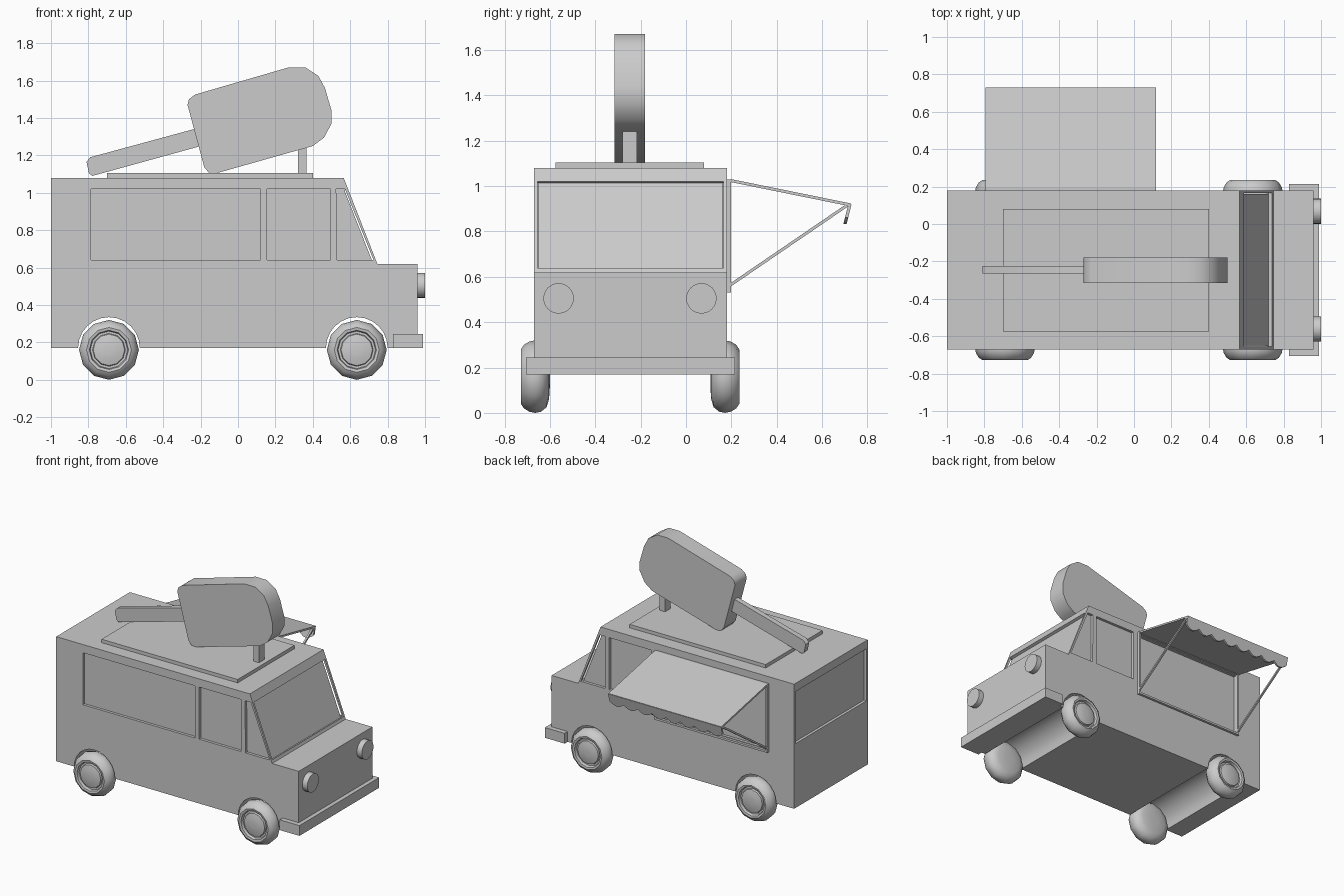
import bpy, bmesh, math
from mathutils import Vector

if "Cube" in bpy.data.objects:
    bpy.data.objects.remove(bpy.data.objects["Cube"])

grey = bpy.data.materials.new("plain grey")
grey.use_nodes = True
grey.diffuse_color = (0.6, 0.6, 0.6, 1)
grey.node_tree.nodes["Principled BSDF"].inputs["Base Color"].default_value = (0.6, 0.6, 0.6, 1)


def finish(name, bm):
    bmesh.ops.recalc_face_normals(bm, faces=bm.faces)
    mesh = bpy.data.meshes.new(name)
    bm.to_mesh(mesh)
    bm.free()
    mesh.materials.append(grey)
    ob = bpy.data.objects.new(name, mesh)
    bpy.context.collection.objects.link(ob)
    return ob


def prism(name, pts, axis, a, b):
    """Extrude a 2D outline along x (points are y, z) or y (points are x, z)."""
    bm = bmesh.new()
    def place(p, t):
        return (t, p[0], p[1]) if axis == "x" else (p[0], t, p[1])
    lo = [bm.verts.new(place(p, a)) for p in pts]
    hi = [bm.verts.new(place(p, b)) for p in pts]
    bm.faces.new(lo)
    bm.faces.new(hi)
    for i in range(len(pts)):
        j = (i + 1) % len(pts)
        bm.faces.new((lo[i], lo[j], hi[j], hi[i]))
    return finish(name, bm)


def rect(u0, u1, v0, v1):
    return [(u0, v0), (u1, v0), (u1, v1), (u0, v1)]


def strip(p, q, width):
    """Thin quad running from p to q."""
    p, q = Vector(p), Vector(q)
    d = (q - p).normalized() * width / 2
    n = Vector((-d.y, d.x))
    return [p + n, q + n, q - n, p - n]


def lathe(name, profile, centre, sides, axis="y", flip=1):
    """Spin (radius, offset) points about an axis through centre."""
    bm = bmesh.new()
    rings = []
    for r, t in profile:
        ring = []
        for i in range(sides):
            a = math.tau * i / sides
            u, v = r * math.cos(a), r * math.sin(a)
            co = (u, t * flip, v) if axis == "y" else (t * flip, u, v)
            ring.append(bm.verts.new(Vector(co) + Vector(centre)))
        rings.append(ring)
    for r0, r1 in zip(rings, rings[1:]):
        for i in range(sides):
            j = (i + 1) % sides
            bm.faces.new((r0[i], r0[j], r1[j], r1[i]))
    bm.faces.new(rings[0])
    bm.faces.new(rings[-1])
    return finish(name, bm)


def cut(target, cutter):
    mod = target.modifiers.new("cut", "BOOLEAN")
    mod.operation, mod.solver, mod.object = "DIFFERENCE", "EXACT", cutter
    bpy.context.view_layer.objects.active = target
    bpy.ops.object.modifier_apply(modifier=mod.name)
    bpy.data.objects.remove(cutter)


RIGHT, LEFT = -0.67, 0.18
AXLES = (-0.69, 0.635)
DEPTH = 0.02

# Body: side outline with wheel arches, extruded across the van
outline = [(-1, 1.08), (-1, 0.17)]
for cx in AXLES:
    for i in range(13):
        a = math.pi * (1 - i / 12)
        outline.append((cx + 0.165 * math.cos(a), 0.17 + 0.165 * math.sin(a)))
outline += [(0.96, 0.17), (0.96, 0.62), (0.745, 0.62), (0.565, 1.08)]
body = prism("van_body", outline, "y", RIGHT, LEFT)

# Recessed side windows
cab_window = [(0.525, 1.02), (0.572, 1.02), (0.725, 0.64), (0.53, 0.64)]
for side, s in ((RIGHT, 1), (LEFT, -1)):
    panes = [rect(0.155, 0.495, 0.64, 1.02), cab_window]
    panes.append(rect(-0.785, 0.12, 0.64, 1.02) if s > 0 else rect(-0.78, 0.1, 0.55, 1.01))
    for pane in panes:
        cut(body, prism("window_cutter", pane, "y", side - s * 0.05, side + s * DEPTH))

# Recessed rear window and windscreen
cut(body, prism("rear_cutter", rect(-0.655, 0.165, 0.64, 1.02), "x", -1.05, -1 + DEPTH))
top, low = Vector((0.588, 1.02)), Vector((0.737, 0.64))
out = Vector((0.931, 0.364))
cut(body, prism("windscreen_cutter",
                [top - out * DEPTH, top + out * 0.05, low + out * 0.05, low - out * DEPTH],
                "y", -0.655, 0.165))

# Bumper and headlights
prism("front_bumper", rect(0.83, 0.99, 0.17, 0.245), "y", -0.705, 0.215)
for name, y in (("right_headlight", -0.562), ("left_headlight", 0.068)):
    lathe(name, [(0.067, -0.01), (0.067, 0.04)], (0.96, y, 0.505), 24, "x")

# Wheels: rounded tyre, rim groove and domed hub
wheel = [(0.04, 0), (0.1, 0.004), (0.135, 0.015), (0.155, 0.04), (0.16, 0.065),
         (0.155, 0.09), (0.14, 0.115), (0.12, 0.128), (0.105, 0.125), (0.1, 0.105),
         (0.088, 0.105), (0.084, 0.118), (0.05, 0.126), (0.02, 0.128)]
for place, cx in zip(("rear", "front"), AXLES):
    lathe(place + "_right_wheel", wheel, (cx, -0.6, 0.16), 12, flip=-1)
    lathe(place + "_left_wheel", wheel, (cx, 0.107, 0.16), 12)

# Roof plate and support post
prism("roof_plate", rect(-0.7, 0.4, 1.075, 1.105), "y", -0.575, 0.08)
prism("sign_post", rect(0.32, 0.365, 1.1, 1.3), "y", -0.28, -0.215)

# Giant ice lolly on the roof
lolly = [(-0.27, 1.47), (-0.262, 1.5), (-0.23, 1.525), (0.27, 1.67), (0.36, 1.67),
         (0.43, 1.625), (0.465, 1.56), (0.5, 1.44), (0.5, 1.37), (0.46, 1.295),
         (0.4, 1.25), (-0.12, 1.103), (-0.155, 1.107), (-0.18, 1.135)]
prism("ice_lolly", lolly, "y", -0.315, -0.18)
stick = [(-0.81, 1.165), (-0.79, 1.19), (-0.2, 1.35), (-0.18, 1.255),
         (-0.75, 1.098), (-0.78, 1.09), (-0.797, 1.105)]
prism("lolly_stick", stick, "y", -0.265, -0.225)

# Serving hatch frame
X0, X1, BAR = -0.795, 0.118, 0.015
hatch = prism("hatch_frame", rect(X0, X1, 0.53, 1.03), "y", LEFT - 0.005, LEFT + 0.018)
cut(hatch, prism("hatch_cutter", rect(X0 + BAR, X1 - BAR, 0.53 + BAR, 1.03 - BAR), "y", 0.1, 0.3))

# Awning sheet and its struts
prism("awning", strip((0.195, 1.025), (0.727, 0.917), 0.013), "x", X0, X1)
for name, x in (("rear_awning_strut", X0), ("front_awning_strut", X1 - 0.013)):
    prism(name, strip((0.19, 0.56), (0.71, 0.915), 0.013), "x", x, x + 0.013)

# Scalloped valance, sheared to lean inward
edge = [(X1, 0.92), (X0, 0.92)]
COUNT, STEPS = 8, 6
for k in range(COUNT * STEPS + 1):
    sag = math.sin(math.pi * (k % STEPS) / STEPS)
    edge.append((X0 + (X1 - X0) * k / (COUNT * STEPS), 0.862 - 0.028 * sag))
valance = prism("awning_valance", edge, "y", 0.716, 0.73)
for v in valance.data.vertices:
    v.co.y += (v.co.z - 0.92) * 0.25

# Smooth the round parts while keeping edges crisp
bpy.ops.object.select_all(action="DESELECT")
for ob in bpy.context.scene.objects:
    if ob.type == "MESH":
        ob.select_set(True)
        bpy.context.view_layer.objects.active = ob
bpy.ops.object.shade_smooth_by_angle(angle=math.radians(40))
